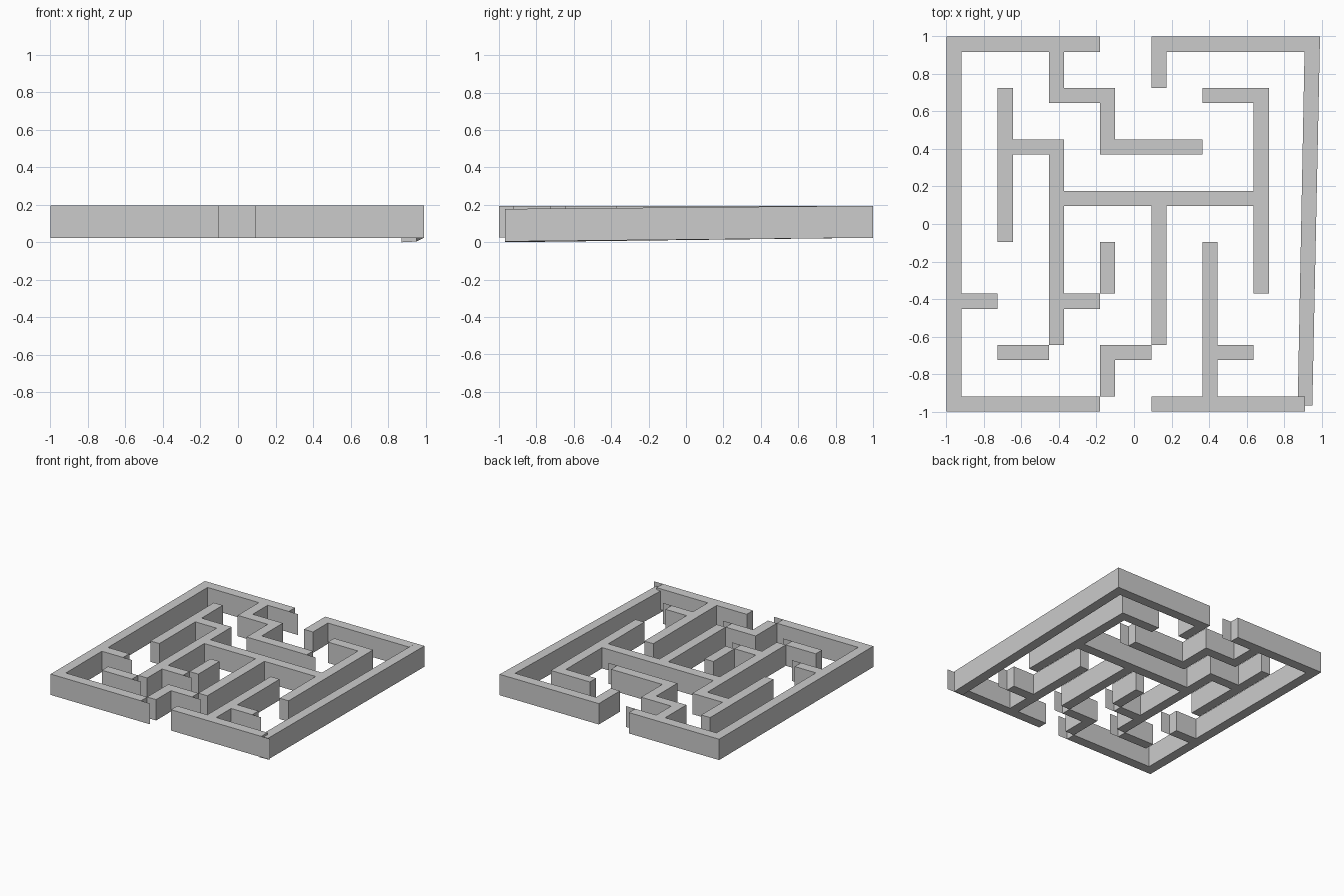
import bpy

if "Cube" in bpy.data.objects:
    bpy.data.objects.remove(bpy.data.objects["Cube"])

W = 0.081            # wall thickness
Z0, Z1 = 0.024, 0.195


def gx(i):
    return -1 + 0.273 * i


def gy(j):
    return -1 + 0.274 * j


def mesh(name, verts, faces):
    me = bpy.data.meshes.new(name)
    me.from_pydata(verts, [], faces)
    ob = bpy.data.objects.new(name, me)
    bpy.context.collection.objects.link(ob)
    return ob


BOX = [(3, 2, 1, 0), (4, 5, 6, 7), (0, 1, 5, 4),
       (1, 2, 6, 5), (2, 3, 7, 6), (3, 0, 4, 7)]


def wall(name, x0, x1, y0, y1):
    ring = [(x0, y0), (x1, y0), (x1, y1), (x0, y1)]
    return mesh(name, [(x, y, z) for z in (Z0, Z1) for x, y in ring], BOX)


# Walls along x: row, first post, last post, starts on own post, open end sheet
rows = [
    (7, 0, 3, 1, 1), (7, 4, 7, 1, 0),
    (6, 2, 3, 1, 0), (6, 5, 6, 1, 0),
    (5, 1, 2, 0, 0), (5, 3, 5, 1, 1),
    (4, 2, 6, 0, 0),
    (2, 0, 1, 0, 1), (2, 2, 3, 0, 1),
    (1, 1, 2, 1, 1), (1, 3, 4, 1, 1), (1, 5, 6, 0, 1),
    (0, 0, 3, 1, 1), (0, 4, 7, 1, 1),
]
for j, a, b, post, sheet in rows:
    x0 = gx(a) + (0 if post else W)
    wall("cross_wall", x0, gx(b), gy(j), gy(j) + W)
    # Thin front face that runs on past the open end
    if sheet:
        x, y = gx(b), gy(j)
        mesh("end_sheet", [(x, y, Z0), (x + W, y, Z0), (x + W, y, Z1), (x, y, Z1)],
             [(0, 1, 2, 3)])

# Walls along y: column, lower post, upper post, includes the upper post
columns = [
    (0, 0, 7, 0), (1, 3, 6, 1), (2, 1, 5, 1), (2, 6, 7, 0),
    (3, 0, 1, 0), (3, 2, 3, 1), (3, 5, 6, 1),
    (4, 1, 4, 0), (4, 6, 7, 0), (5, 0, 3, 1), (6, 2, 6, 1),
]
for i, a, b, post in columns:
    wall("long_wall", gx(i), gx(i) + W, gy(a) + W, gy(b) + (W if post else 0))

# Right outer wall, leaning inwards and dipping towards the front
front = [(0.873, -0.966), (0.951, -0.968)]
back = [(0.992, 1.0), (0.911, 1.0)]
low = [(x, y, 0.004 if k == 1 else 0.0) for k, (x, y) in enumerate(front)] + [(x, y, Z0) for x, y in back]
high = [(x, y, 0.178) for x, y in front] + [(x, y, Z1) for x, y in back]
mesh("tilted_right_wall", low + high, BOX)
